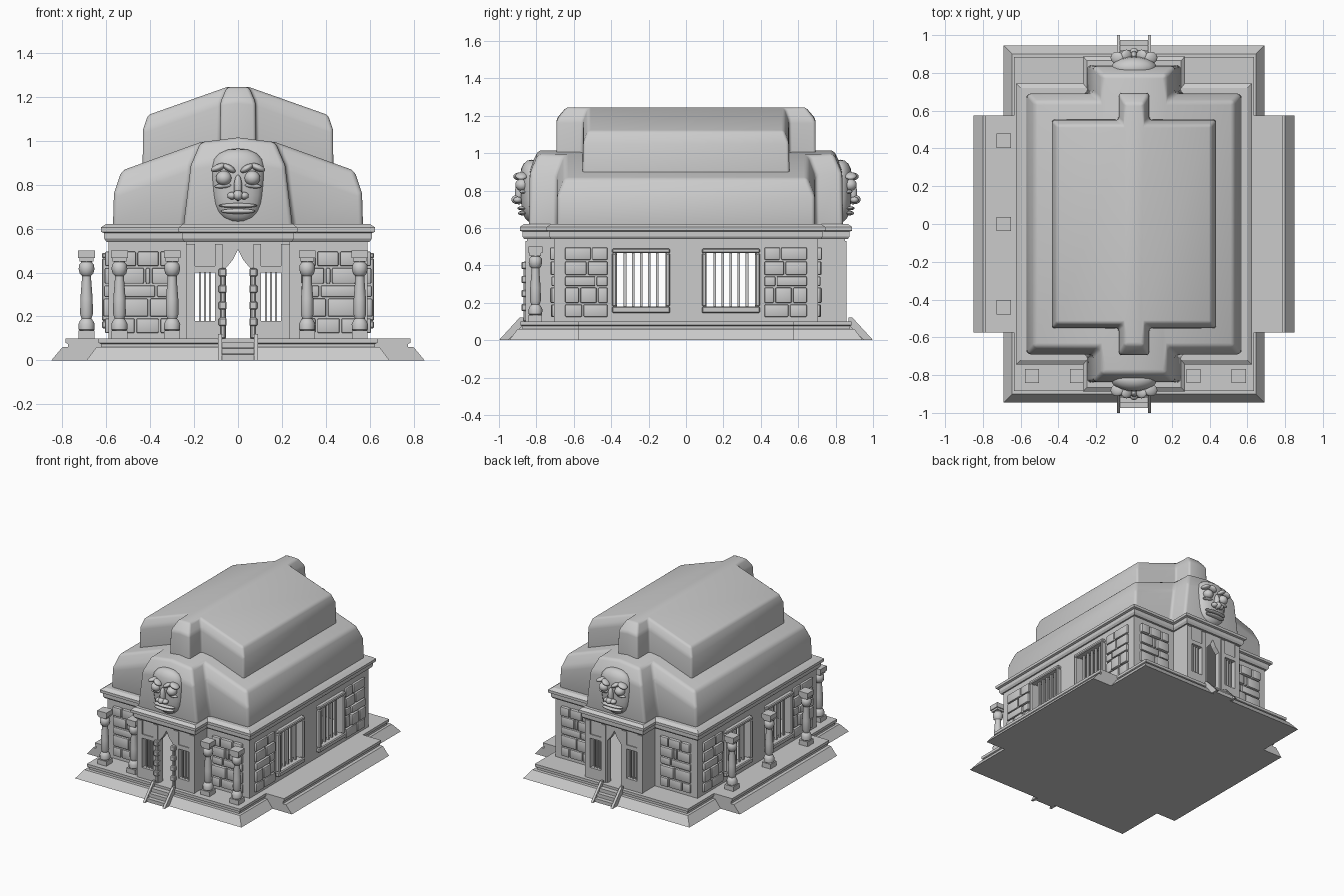
import bpy, bmesh, math, random
from mathutils import Matrix, Vector

if "Cube" in bpy.data.objects:
    bpy.data.objects.remove(bpy.data.objects["Cube"])

random.seed(4)


def finish(name, bm, mirror=(), smooth=None, bevel=0, seg=1):
    bmesh.ops.recalc_face_normals(bm, faces=bm.faces)
    me = bpy.data.meshes.new(name)
    bm.to_mesh(me)
    bm.free()
    ob = bpy.data.objects.new(name, me)
    bpy.context.collection.objects.link(ob)
    bpy.ops.object.select_all(action='DESELECT')
    ob.select_set(True)
    bpy.context.view_layer.objects.active = ob
    if bevel:
        m = ob.modifiers.new("bevel", 'BEVEL')
        m.width, m.segments, m.limit_method = bevel, seg, 'ANGLE'
        m.angle_limit = math.radians(20)
        bpy.ops.object.modifier_apply(modifier="bevel")
    if smooth:
        bpy.ops.object.shade_smooth_by_angle(angle=math.radians(smooth))
    if mirror:
        m = ob.modifiers.new("mirror", 'MIRROR')
        m.use_axis = ('x' in mirror, 'y' in mirror, False)
        m.use_mirror_merge = False
    return ob


def box(bm, x0, x1, y0, y1, z0, z1):
    c = Vector(((x0 + x1) / 2, (y0 + y1) / 2, (z0 + z1) / 2))
    bmesh.ops.create_cube(bm, size=1, matrix=Matrix.Translation(c)
                          @ Matrix.Diagonal((x1 - x0, y1 - y0, z1 - z0, 1)))


def prism(bm, pts, lo, hi, axis):
    def put(p, t):
        return (t, p[0], p[1]) if axis == 'x' else (p[0], t, p[1])
    a = [bm.verts.new(put(p, lo)) for p in pts]
    b = [bm.verts.new(put(p, hi)) for p in pts]
    bm.faces.new(a)
    bm.faces.new(b)
    n = len(pts)
    for i in range(n):
        bm.faces.new((a[i], a[(i + 1) % n], b[(i + 1) % n], b[i]))


def cross_loft(levels):
    """Stack cross-shaped outlines: (wide x, wide y, long x, long y, z or z(x))."""
    bm = bmesh.new()
    rings = []
    for xw, yw, xn, yl, z in levels:
        q = [(0, -yl), (xn, -yl), (xn, -yw), (xw, -yw),
             (xw, yw), (xn, yw), (xn, yl)]
        pts = q + [(-x, -y) for x, y in q]
        rings.append([bm.verts.new((x, y, z(abs(x)) if callable(z) else z)) for x, y in pts])
    for r, s in zip(rings, rings[1:]):
        for i in range(14):
            j = (i + 1) % 14
            bm.faces.new((r[i], r[j], s[j], s[i]))
    for r in (rings[0], rings[-1]):
        bm.faces.new([r[i] for i in (2, 3, 4, 5)])
        bm.faces.new([r[i] for i in (9, 10, 11, 12)])
        bm.faces.new([r[i] for i in (0, 1, 2, 5, 6, 7)])
        bm.faces.new([r[i] for i in (7, 8, 9, 12, 13, 0)])
    return bm


# stepped platform
finish("platform", cross_loft([(.85, .575, .69, .945, 0), (.80, .575, .645, .90, .06),
                               (.775, .575, .625, .875, .06), (.775, .575, .625, .875, .075),
                               (.785, .575, .635, .885, .08), (.785, .575, .635, .885, .10)]))

# hollow walls with door and window openings
walls = finish("walls", cross_loft([(.59, .705, .235, .85, .08), (.59, .705, .235, .85, .57)]))
hall = finish("hall_cutter", cross_loft([(.55, .665, .205, .81, .05), (.55, .665, .205, .81, .62)]))
bm = bmesh.new()
prism(bm, [(-.055, .09), (.055, .09), (.055, .42), (.022, .46), (0, .505),
           (-.022, .46), (-.055, .42)], -1, 1, 'y')
for s in (-1, 1):
    box(bm, s * .15 - .045, s * .15 + .045, -1.1, 1.1, .18, .40)
ends = finish("end_opening_cutter", bm)
bm = bmesh.new()
for s in (-1, 1):
    box(bm, -.8, .8, s * .24 - .13, s * .24 + .13, .18, .465)
sides = finish("side_opening_cutter", bm)
bpy.context.view_layer.objects.active = walls
for cutter in (hall, ends, sides):
    m = walls.modifiers.new("cut", 'BOOLEAN')
    m.operation, m.solver, m.object = 'DIFFERENCE', 'EXACT', cutter
    bpy.ops.object.modifier_apply(modifier="cut")
    bpy.data.objects.remove(cutter)

# side window frames and all bars
bm = bmesh.new()
for y0, y1, z0, z1 in ((.085, .395, .465, .49), (.085, .395, .145, .18),
                       (.085, .11, .18, .465), (.37, .395, .18, .465)):
    box(bm, .57, .62, y0, y1, z0, z1)
finish("window_frames", bm, 'xy', bevel=.006)
bm = bmesh.new()
for i in range(5):
    y = .24 + (i - 2) * .043
    box(bm, .573, .587, y - .007, y + .007, .17, .475)
for i in range(3):
    x = .15 + (i - 1) * .023
    box(bm, x - .004, x + .004, .825, .84, .17, .41)
finish("window_bars", bm, 'xy')

# porch panels beside the doors
bm = bmesh.new()
for x0, x1, z0, z1 in ((.07, .105, .1, .53), (.195, .237, .1, .53),
                       (.105, .195, .10, .18), (.105, .195, .40, .43)):
    box(bm, x0, x1, .84, .857, z0, z1)
finish("porch_trim", bm, 'xy')

# stone panels: rows of irregular blocks on the end walls and side walls
bm = bmesh.new()


def stones(u0, u1, put):
    z = .12
    for h in (.075, .09, .06, .08, .075):
        cuts = [u0] + sorted(u0 + (u1 - u0) * (k + random.uniform(-.12, .12))
                             for k in random.choice(((.5,), (.33, .66), (.4,), (.65,)))) + [u1]
        for a, b in zip(cuts, cuts[1:]):
            put(a + .004, b - .004, z + .004, z + h - .004, random.uniform(.012, .024))
        z += h


stones(.285, .54, lambda a, b, c, d, t: box(bm, a, b, .69, .705 + t, c, d))
stones(.415, .65, lambda a, b, c, d, t: box(bm, .575, .59 + t, a, b, c, d))
finish("stone_blocks", bm, 'xy', bevel=.007, seg=2, smooth=40)

# eaves cornice
finish("cornice", cross_loft([(.60, .72, .245, .865, .54), (.61, .73, .255, .875, .555),
                              (.61, .73, .255, .875, .58), (.625, .745, .27, .888, .585),
                              (.625, .745, .27, .888, .605), (.60, .72, .25, .865, .622)]))


# two roof tiers, crowned along the ridge
def low(x):
    return min(1.015, 1.055 - .36 * x)


def high(x):
    return min(1.245, 1.265 - .36 * x)


finish("lower_roof", cross_loft([(.57, .69, .25, .84, .60),
                                 (.565, .69, .215, .835, lambda x: low(x) - .09),
                                 (.53, .65, .17, .79, low)]), smooth=50, bevel=.02, seg=3)
finish("upper_roof", cross_loft([(.435, .555, .085, .695, .80),
                                 (.433, .55, .08, .692, lambda x: high(x) - .06),
                                 (.41, .525, .05, .64, high)]), smooth=50, bevel=.015, seg=3)

# turned columns with square foot and cap: four in front, three on the left
profile = [(.026, .13), (.036, .14), (.037, .165), (.03, .18), (.022, .19), (.029, .21),
           (.028, .28), (.021, .37), (.021, .385), (.031, .395), (.036, .415), (.034, .435),
           (.024, .447), (.027, .46)]


def column(name, x, y):
    bm = bmesh.new()
    n = 12
    rings = [[bm.verts.new((x + r * math.cos(k * math.tau / n), y + r * math.sin(k * math.tau / n), z))
              for k in range(n)] for r, z in profile]
    for r, s in zip(rings, rings[1:]):
        for k in range(n):
            bm.faces.new((r[k], r[(k + 1) % n], s[(k + 1) % n], s[k]))
    box(bm, x - .036, x + .036, y - .036, y + .036, .1, .135)
    box(bm, x - .031, x + .031, y - .031, y + .031, .45, .465)
    box(bm, x - .038, x + .038, y - .038, y + .038, .465, .5)
    finish(name, bm, smooth=40)


for x in (-.54, -.30, .315, .555):
    column("front_column", x, -.805)
for y in (-.44, 0, .44):
    column("left_column", -.69, y)

# knobbed posts at the front door
bm = bmesh.new()
box(bm, .058, .08, -.87, -.845, .1, .42)
for z in (.175, .25, .325, .40):
    box(bm, .052, .088, -.88, -.84, z - .019, z + .019)
finish("door_posts", bm, 'x', bevel=.005)

# stairs at both ends
bm = bmesh.new()
prism(bm, [(-1, 0), (-.89, .12), (-.87, .12), (-.87, .08), (-.95, 0)], .073, .091, 'x')
for i in range(3):
    box(bm, 0, .075, -.975 + i * .027, -.87, i * .028, i * .028 + .026)
finish("stairs", bm, 'xy')

# carved faces at both ends
bm = bmesh.new()


def blob(x, y, z, rx, ry, rz, tilt=0):
    mat = (Matrix.Translation((x, y, z)) @ Matrix.Rotation(tilt, 4, 'Y')
           @ Matrix.Diagonal((rx, ry, rz, 1)))
    return bmesh.ops.create_uvsphere(bm, u_segments=20, v_segments=12, radius=1, matrix=mat)['verts']


for v in blob(0, 0, 0, 1, 1, 1):
    k = math.sqrt(1 + v.co.z ** 2) * (1 + .12 * v.co.z)
    v.co = Vector((.117 * v.co.x * k, -.825 + .06 * v.co.y * k, .797 + .168 * v.co.z))
for s in (-1, 1):
    blob(s * .065, -.877, .83, .036, .036, .033)
    blob(s * .04, -.893, .875, .032, .03, .015, -s * .55)
    blob(s * .09, -.88, .878, .036, .032, .016, s * .4)
    blob(s * .065, -.872, .795, .042, .018, .011, s * .1)
    blob(s * .027, -.90, .75, .022, .022, .017)
blob(0, -.893, .785, .019, .022, .06)
blob(0, -.905, .752, .023, .028, .024)
blob(0, -.875, .705, .088, .026, .011)
blob(0, -.873, .679, .08, .026, .012)
finish("carved_faces", bm, 'y', smooth=60)
